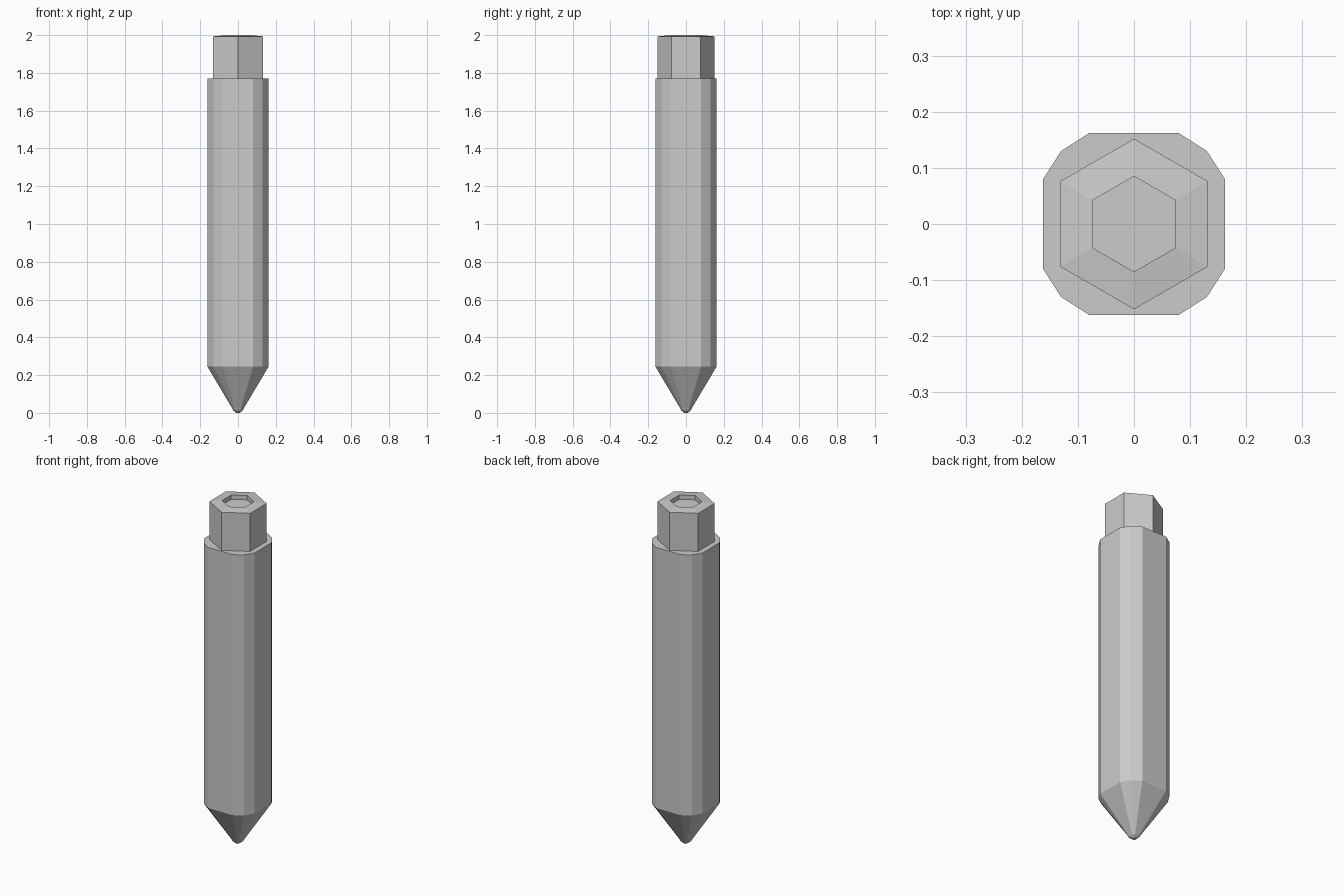
import bpy
from math import sin, cos, radians

cube = bpy.data.objects.get("Cube")
if cube:
    bpy.data.objects.remove(cube, do_unlink=True)

grey = bpy.data.materials.new("plain_grey")
grey.use_nodes = True
colour = (0.6, 0.6, 0.6, 1)
grey.diffuse_color = colour
grey.node_tree.nodes["Principled BSDF"].inputs["Base Color"].default_value = colour


def loft(name, outline, rings):
    """Skin an outline through (scale, height) rings and cap both ends."""
    n = len(outline)
    verts = [(x * s, y * s, z) for s, z in rings for x, y in outline]
    faces = [(r * n + i, r * n + (i + 1) % n, (r + 1) * n + (i + 1) % n, (r + 1) * n + i)
             for r in range(len(rings) - 1) for i in range(n)]
    faces.append(tuple(reversed(range(n))))
    faces.append(tuple(range(len(verts) - n, len(verts))))
    mesh = bpy.data.meshes.new(name)
    mesh.from_pydata(verts, [], faces)
    mesh.materials.append(grey)
    obj = bpy.data.objects.new(name, mesh)
    bpy.context.collection.objects.link(obj)
    return obj


# Square with doubly chamfered corners, one corner turned four times
corner = [(0.162, 0.08), (0.13, 0.13), (0.08, 0.162)]
twelve_sides = []
for turn in range(4):
    for x, y in corner:
        for _ in range(turn):
            x, y = -y, x
        twelve_sides.append((x, y))

hexagon = [(cos(radians(30 + 60 * i)), sin(radians(30 + 60 * i))) for i in range(6)]

# Shaft with its pointed, blunted tip
loft("shaft_and_tip", twelve_sides,
     [(0.06, 0), (0.15, 0.012), (0.21, 0.03), (1, 0.245), (1, 1.77)])

# Hexagonal head with a gently raised rim and shallow socket
loft("hex_head", hexagon,
     [(0.152, 1.76), (0.152, 1.993), (0.085, 2.0), (0.085, 1.975)])
